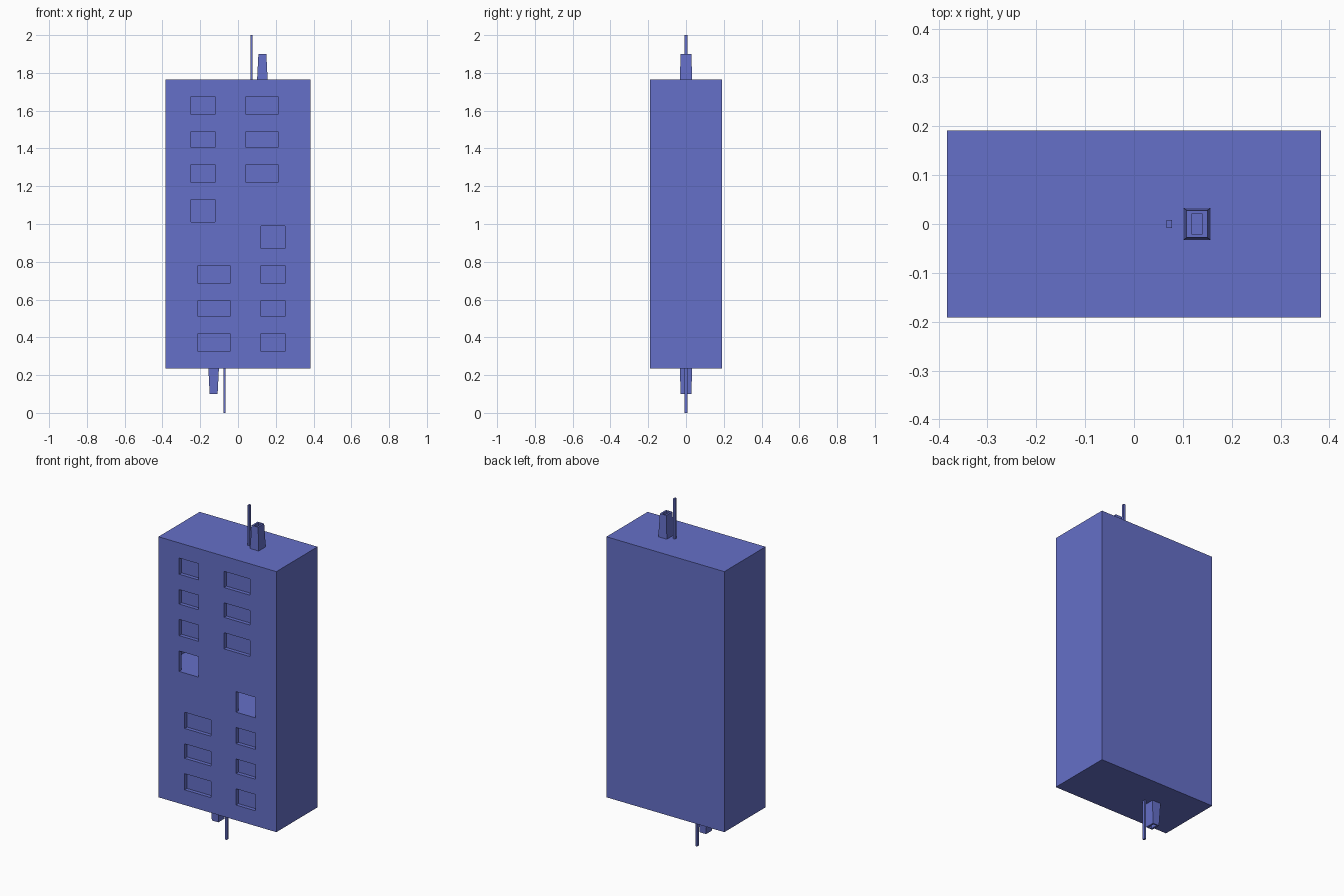
import bpy, bmesh, math
from mathutils import Matrix, Vector

if "Cube" in bpy.data.objects:
    bpy.data.objects.remove(bpy.data.objects["Cube"])

blue = bpy.data.materials.new("blue")
blue.diffuse_color = (0.13, 0.16, 0.58, 1)
blue.use_nodes = True
blue.node_tree.nodes["Principled BSDF"].inputs["Base Color"].default_value = blue.diffuse_color

W, D, Z0, Z1 = 0.3825, 0.191, 0.236, 1.764
# Half turn about the y axis through mid height: the tower repeats upside down
FLIP = (Matrix.Translation((0, 0, 1)) @ Matrix.Rotation(math.pi, 4, 'Y')
        @ Matrix.Translation((0, 0, -1)))


def finish(name, bm, hidden=False):
    bmesh.ops.recalc_face_normals(bm, faces=bm.faces)
    me = bpy.data.meshes.new(name)
    bm.to_mesh(me)
    bm.free()
    ob = bpy.data.objects.new(name, me)
    bpy.context.collection.objects.link(ob)
    if hidden:
        ob.hide_render = True
        ob.hide_set(True)
    else:
        me.materials.append(blue)
    return ob


def add_box(bm, lo, hi, m=Matrix()):
    lo, hi = Vector(lo), Vector(hi)
    size = Matrix.Diagonal((*(hi - lo), 1))
    bmesh.ops.create_cube(bm, size=1, matrix=m @ Matrix.Translation((lo + hi) / 2) @ size)


def add_prism(bm, pts, z0, z1, m):
    face = bm.faces.new([bm.verts.new(m @ Vector((x, y, z0))) for x, y in pts])
    ext = bmesh.ops.extrude_face_region(bm, geom=[face])["geom"]
    move = m.to_3x3() @ Vector((0, 0, z1 - z0))
    bmesh.ops.translate(bm, vec=move, verts=[v for v in ext if isinstance(v, bmesh.types.BMVert)])
    bm.faces.ensure_lookup_table()
    if face.is_valid and len(face.edges) and any(len(e.link_faces) < 2 for e in face.edges):
        bm.faces.new(list(reversed(face.verts)))


# Main block
bm = bmesh.new()
add_box(bm, (-W, -D, Z0), (W, D, Z1))
tower = finish("tower_body", bm)

# Recessed windows and open doorways leading into a low hall
cut = bmesh.new()
for m in (Matrix(), FLIP):
    for z in (1.22, 1.405, 1.58):
        h = 0.085 if z == 1.405 else 0.095
        for x0, x1 in ((-0.248, -0.121), (0.043, 0.212)):
            add_box(cut, (x0, -0.25, z), (x1, -D + 0.022, z + h), m)
    hall = [(-0.248, -0.25), (-0.121, -0.25), (-0.121, -0.169), (0.36, -0.169),
            (0.36, 0.169), (-0.36, 0.169), (-0.36, -0.169), (-0.248, -0.169)]
    add_prism(cut, hall, 1.01, 1.13, m)
cutter = finish("opening_cutter", cut, hidden=True)
mod = tower.modifiers.new("openings", 'BOOLEAN')
mod.operation, mod.solver, mod.object = 'DIFFERENCE', 'EXACT', cutter

# Tapered chimney with a flue, and a thin mast, at each end
for end, m in (("top", Matrix()), ("bottom", FLIP)):
    bm = bmesh.new()
    rings = []
    for hx, hy, z in ((0.028, 0.033, Z1), (0.021, 0.028, 1.9),
                      (0.010, 0.022, 1.9), (0.010, 0.022, 1.8)):
        rings.append([bm.verts.new(m @ Vector((0.129 + sx * hx, sy * hy, z)))
                      for sx, sy in ((-1, -1), (1, -1), (1, 1), (-1, 1))])
    for a, b in zip(rings, rings[1:]):
        for i in range(4):
            j = (i + 1) % 4
            bm.faces.new((a[i], a[j], b[j], b[i]))
    bm.faces.new(rings[0])
    bm.faces.new(rings[-1])
    finish(end + "_chimney", bm)

    bm = bmesh.new()
    add_box(bm, (0.067, -0.008, Z1), (0.078, 0.008, 2.0), m)
    finish(end + "_mast", bm)
